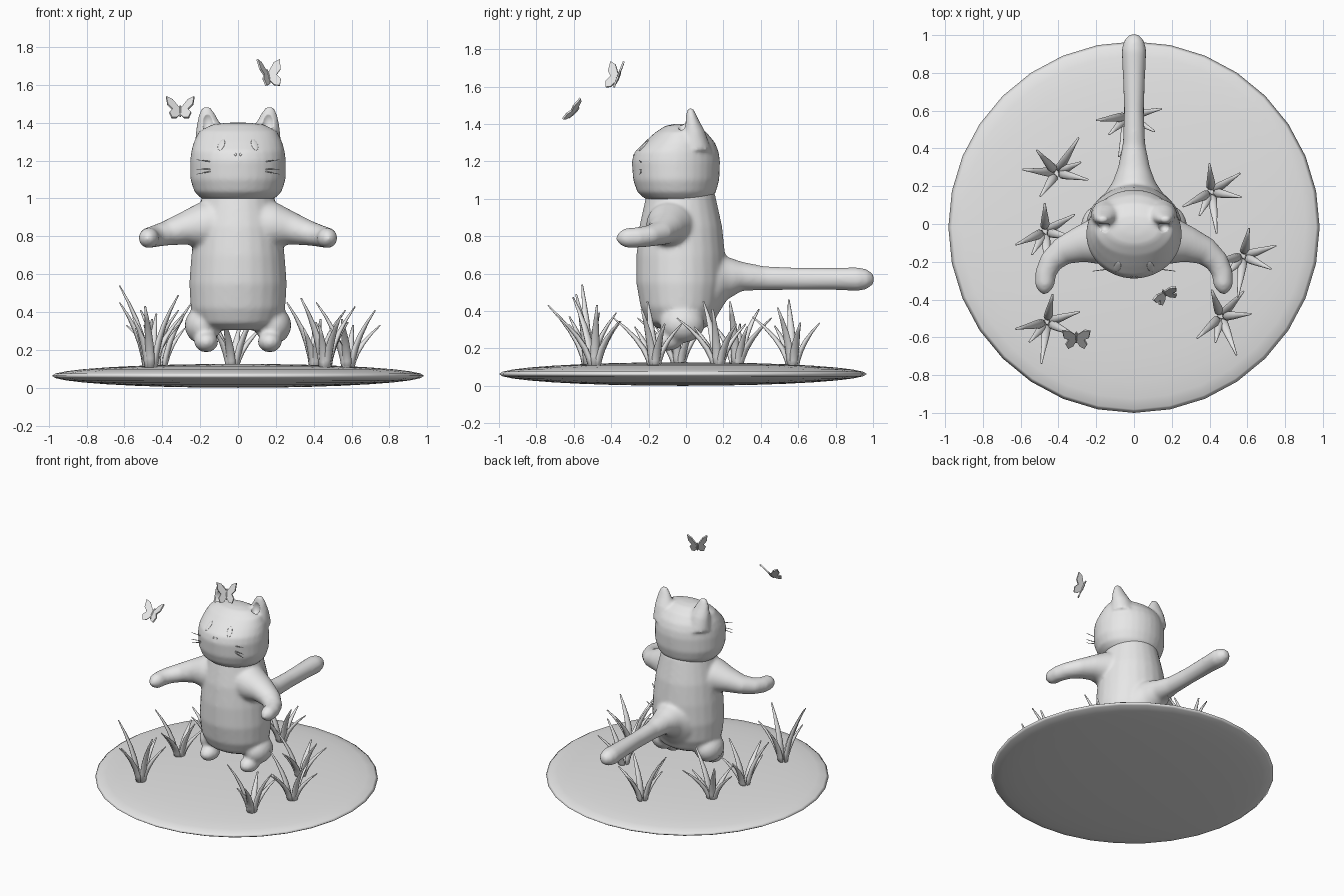
import bpy, bmesh, math
from mathutils import Vector, Matrix, Euler
from mathutils.bvhtree import BVHTree

if "Cube" in bpy.data.objects:
    bpy.data.objects.remove(bpy.data.objects["Cube"])

grey = bpy.data.materials.new("light_grey")
grey.use_nodes = True
grey.diffuse_color = (0.8, 0.8, 0.8, 1)
grey.node_tree.nodes["Principled BSDF"].inputs["Base Color"].default_value = (0.8, 0.8, 0.8, 1)


def make(name, bm, smooth=True):
    """Turn a bmesh into a named grey object."""
    bmesh.ops.recalc_face_normals(bm, faces=bm.faces)
    for f in bm.faces:
        f.smooth = smooth
    mesh = bpy.data.meshes.new(name)
    bm.to_mesh(mesh)
    bm.free()
    mesh.materials.append(grey)
    ob = bpy.data.objects.new(name, mesh)
    bpy.context.collection.objects.link(ob)
    return ob


def loft(bm, rows, ref, axis=None, sides=24):
    """Closed skin through elliptical rings; a row is (x, y, z, radius_a, radius_b)."""
    pts = [Vector(r[:3]) for r in rows]
    rings = []
    for i, (p, r) in enumerate(zip(pts, rows)):
        t = Vector(axis) if axis else pts[min(i + 1, len(pts) - 1)] - pts[max(i - 1, 0)]
        t.normalize()
        a = Vector(ref).cross(t).normalized()
        b = t.cross(a)
        ring = []
        for k in range(sides):
            w = math.tau * k / sides
            ring.append(bm.verts.new(p + a * r[3] * math.cos(w) + b * r[4] * math.sin(w)))
        rings.append(ring)
    for lo, hi in zip(rings, rings[1:]):
        for k in range(sides):
            j = (k + 1) % sides
            bm.faces.new((lo[k], lo[j], hi[j], hi[k]))
    bm.faces.new(rings[0])
    bm.faces.new(rings[-1])


def ellipsoid(bm, center, size, rot=None, u=24, v=16):
    m = Matrix.Translation(center) @ (rot or Matrix()) @ Matrix.Diagonal((*size, 1))
    bmesh.ops.create_uvsphere(bm, u_segments=u, v_segments=v, radius=1, matrix=m)


def blend(ob, rounds, cutters=()):
    """Fuse overlapping shells into one soft skin."""
    rm = ob.modifiers.new("fuse", 'REMESH')
    rm.mode = 'VOXEL'
    rm.voxel_size = 0.012
    rm.use_smooth_shade = True
    for c in cutters:
        cut = ob.modifiers.new("scoop", 'BOOLEAN')
        cut.operation = 'DIFFERENCE'
        cut.object = c
    sm = ob.modifiers.new("soften", 'SMOOTH')
    sm.factor = 0.5
    sm.iterations = rounds


# Ground disc
bm = bmesh.new()
ellipsoid(bm, (0, -0.017, 0.063), (0.983, 0.983, 0.063), u=32)
make("ground_disc", bm)

# Body with limbs and tail
bm = bmesh.new()
torso = [(0.305, 0.14, 0.12), (0.34, 0.215, 0.18), (0.42, 0.25, 0.215), (0.55, 0.258, 0.238),
         (0.7, 0.247, 0.237), (0.85, 0.228, 0.222), (0.95, 0.205, 0.2), (1.04, 0.185, 0.18)]
loft(bm, [(0, -0.028, z, a, b) for z, a, b in torso], (0, 1, 0), (0, 0, 1))
tail = [(0.05, 0.53, 0.17, 0.18), (0.17, 0.545, 0.15, 0.165), (0.22, 0.575, 0.115, 0.115),
        (0.3, 0.585, 0.085, 0.078), (0.42, 0.575, 0.06, 0.064), (0.6, 0.572, 0.053, 0.06),
        (0.8, 0.572, 0.06, 0.06), (0.92, 0.57, 0.066, 0.064), (0.97, 0.57, 0.054, 0.052),
        (1.005, 0.57, 0.025, 0.025)]
loft(bm, [(0, *r) for r in tail], (0, 0, 1), (0, 1, 0))
arm = [(0.1, -0.08, 0.86, 0.13, 0.14), (0.2, -0.09, 0.855, 0.125, 0.12),
       (0.29, -0.11, 0.84, 0.095, 0.085), (0.38, -0.145, 0.815, 0.075, 0.065),
       (0.44, -0.2, 0.8, 0.063, 0.057), (0.468, -0.26, 0.793, 0.056, 0.055),
       (0.473, -0.32, 0.79, 0.053, 0.053), (0.472, -0.35, 0.79, 0.038, 0.038),
       (0.47, -0.372, 0.79, 0.015, 0.015)]
for s in (1, -1):
    loft(bm, [(s * r[0], *r[1:]) for r in arm], (0, 0, 1))
    ellipsoid(bm, (s * 0.185, -0.02, 0.33), (0.097, 0.12, 0.1))
    ellipsoid(bm, (s * 0.168, -0.1, 0.243), (0.064, 0.085, 0.056))
blend(make("body", bm), 9)

# Head with ears; rows are height, front, back, half width
bm = bmesh.new()
skull = [(0.985, -0.17, 0.1, 0.15), (1.0, -0.22, 0.135, 0.195), (1.035, -0.26, 0.16, 0.23),
         (1.1, -0.283, 0.178, 0.252), (1.2, -0.29, 0.182, 0.253), (1.25, -0.275, 0.175, 0.247),
         (1.3, -0.225, 0.155, 0.233), (1.355, -0.165, 0.11, 0.205), (1.39, -0.11, 0.05, 0.14),
         (1.4, -0.06, 0.0, 0.06)]
loft(bm, [(0, (f + b) / 2, z, w, (b - f) / 2) for z, f, b, w in skull], (0, 1, 0), (0, 0, 1), 32)
ear = [(0.14, 0.045, 1.26, 0.09, 0.09), (0.15, 0.042, 1.36, 0.072, 0.06),
       (0.16, 0.032, 1.42, 0.053, 0.037), (0.165, 0.026, 1.46, 0.036, 0.024),
       (0.167, 0.024, 1.485, 0.02, 0.014)]
scoops = []
for s in (1, -1):
    loft(bm, [(s * r[0], *r[1:]) for r in ear], (0, 1, 0), (0, 0, 1))
    cutter = bmesh.new()
    ellipsoid(cutter, (s * 0.16, -0.018, 1.405), (0.033, 0.03, 0.048))
    scoop = make("ear_scoop_cutter", cutter)
    scoop.hide_render = True
    scoop.hide_viewport = True
    scoops.append(scoop)
head = make("head", bm)
blend(head, 5, scoops)

# Eyes and nose laid on the face
bpy.context.view_layer.update()
face = BVHTree.FromObject(head, bpy.context.evaluated_depsgraph_get())


def face_spot(name, x, z, w, h):
    hit, normal, _, _ = face.ray_cast(Vector((x, -1, z)), Vector((0, 1, 0)))
    spot = bmesh.new()
    turn = normal.to_track_quat('Y', 'Z').to_matrix().to_4x4()
    ellipsoid(spot, hit, (w, 0.004, h), turn, 16, 8)
    make(name, spot)


for s, side in ((1, "left"), (-1, "right")):
    face_spot(side + "_eye", s * 0.088, 1.283, 0.018, 0.04)
    face_spot(side + "_nostril", s * 0.014, 1.232, 0.006, 0.008)
    # Whiskers
    bm = bmesh.new()
    for z0, z1 in ((1.19, 1.205), (1.155, 1.155), (1.15, 1.128)):
        loft(bm, [(s * 0.11, -0.235, z0, 0.004, 0.004), (s * 0.22, -0.25, z1, 0.0015, 0.0015)],
             (0, 0, 1), sides=6)
    make(side + "_whiskers", bm)

# Grass clumps: blades are direction, reach, height
blades = [(79, 0.15, 0.3), (18, 0.18, 0.3), (-25, 0.16, 0.4), (-98, 0.22, 0.34),
          (192, 0.17, 0.45), (228, 0.14, 0.28)]
widths = [0.019, 0.024, 0.023, 0.019, 0.012, 0.005]
clumps = [(-0.46, -0.52, 0, 1), (-0.47, -0.04, 12, 0.8), (-0.41, 0.27, 156, 0.8),
          (0.41, 0.17, 15, 0.8), (0.58, -0.17, 0, 0.8), (0.46, -0.49, 30, 0.85),
          (-0.03, 0.57, -5, 0.82)]
for x, y, turn, tall in clumps:
    bm = bmesh.new()
    for angle, reach, height in blades:
        w = math.radians(angle + turn)
        out = Vector((math.cos(w), math.sin(w), 0))
        rows = []
        for i, wide in enumerate(widths):
            t = i / (len(widths) - 1)
            p = Vector((x, y, 0.09 + height * tall * t)) + out * (0.02 + (reach - 0.02) * t ** 1.8)
            rows.append((*p, wide, wide * 0.65))
        loft(bm, rows, out, sides=8)
    make("grass_clump", bm)

# Butterflies
outline = [(0, 0.015), (0.045, 0.07), (0.08, 0.08), (0.072, 0.025), (0.045, 0),
           (0.062, -0.03), (0.048, -0.065), (0.02, -0.055), (0, -0.02)]


def butterfly(place, turn, fold):
    bm = bmesh.new()
    loft(bm, [(0, -0.04, 0, 0.004, 0.004), (0, -0.01, 0, 0.009, 0.009), (0, 0.02, 0, 0.009, 0.009),
              (0, 0.04, 0, 0.004, 0.004)], (0, 0, 1), sides=8)
    for s in (1, -1):
        tilt = Matrix.Rotation(-s * math.radians(fold), 4, 'Y')
        wing = bm.faces.new([bm.verts.new(tilt @ Vector((s * px, py, -0.005))) for px, py in outline])
        new = bmesh.ops.extrude_face_region(bm, geom=[wing])["geom"]
        verts = [g for g in new if isinstance(g, bmesh.types.BMVert)]
        bmesh.ops.translate(bm, verts=verts, vec=tilt @ Vector((0, 0, 0.01)))
    ob = make("butterfly", bm, False)
    angles = Euler([math.radians(a) for a in turn])
    ob.matrix_world = Matrix.Translation(place) @ angles.to_matrix().to_4x4()


butterfly((-0.305, -0.6, 1.46), (45, 0, 0), 22)
butterfly((0.16, -0.365, 1.645), (65, 0, 30), 30)
